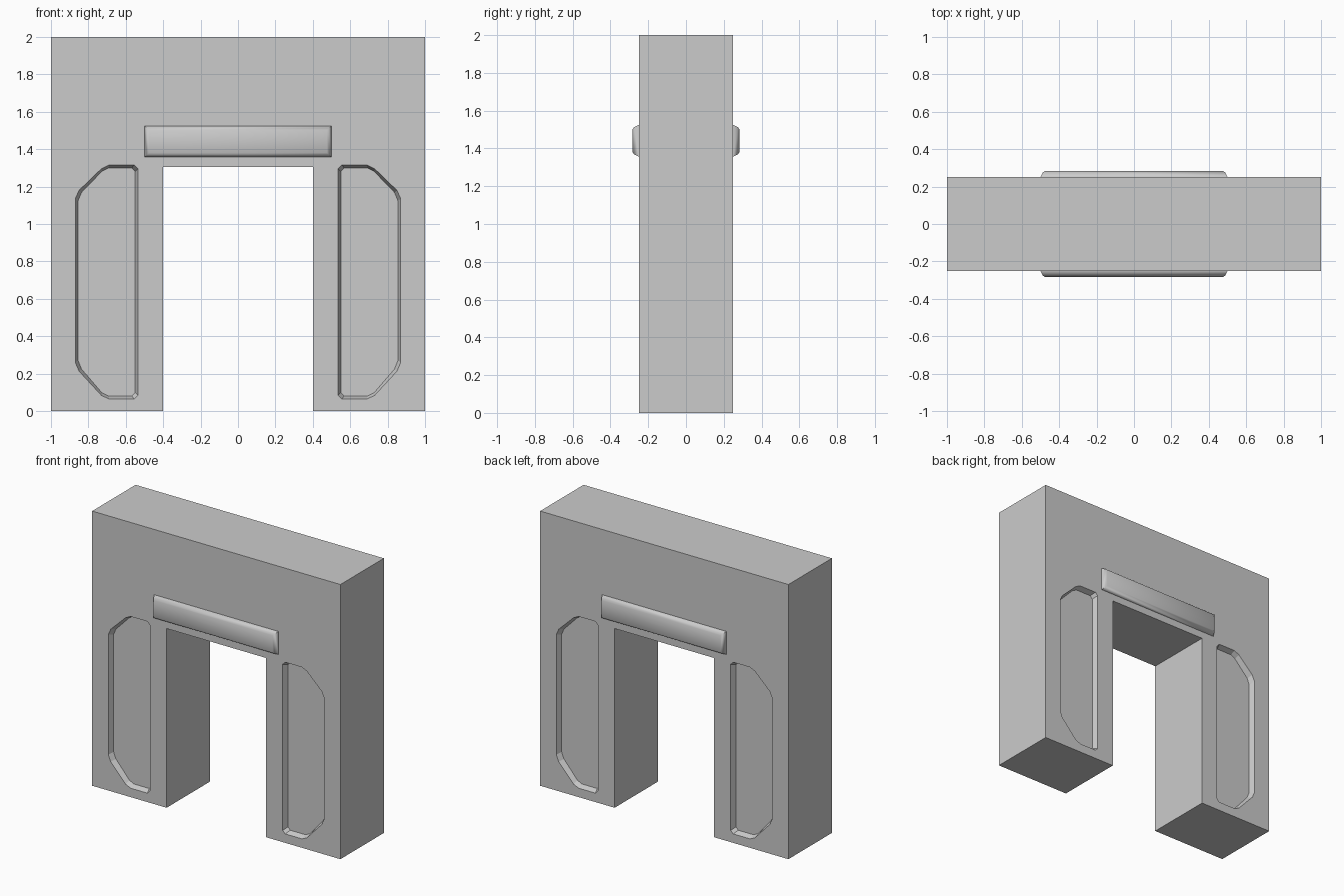
import bpy, bmesh
from math import radians

if "Cube" in bpy.data.objects:
    bpy.data.objects.remove(bpy.data.objects["Cube"])


def loft(name, rings):
    """Solid skinned through matching closed rings."""
    bm = bmesh.new()
    loops = [[bm.verts.new(p) for p in ring] for ring in rings]
    n = len(loops[0])
    for a, b in zip(loops, loops[1:]):
        for i in range(n):
            j = (i + 1) % n
            bm.faces.new((a[i], a[j], b[j], b[i]))
    bm.faces.new(loops[0])
    bm.faces.new(loops[-1])
    bmesh.ops.recalc_face_normals(bm, faces=bm.faces)
    mesh = bpy.data.meshes.new(name)
    bm.to_mesh(mesh)
    bm.free()
    obj = bpy.data.objects.new(name, mesh)
    bpy.context.collection.objects.link(obj)
    return obj


def ring(points, y, inset=0.0):
    """Place an (x, z) outline at depth y, shrunk by about inset."""
    xs, zs = zip(*points)
    cx, cz = (min(xs) + max(xs)) / 2, (min(zs) + max(zs)) / 2
    sx = 1 - 2 * inset / (max(xs) - min(xs))
    sz = 1 - 2 * inset / (max(zs) - min(zs))
    return [(cx + (x - cx) * sx, y, cz + (z - cz) * sz) for x, z in points]


# Gate body
gate = [(-1, 0), (-0.4, 0), (-0.4, 1.305), (0.4, 1.305),
        (0.4, 0), (1, 0), (1, 2), (-1, 2)]
body = loft("gate_body", [ring(gate, -0.25), ring(gate, 0.25)])

# Recessed pillar panels on both faces
panel = [(0.535, 0.085), (0.555, 0.065), (0.69, 0.065), (0.73, 0.083),
         (0.85, 0.213), (0.87, 0.26), (0.87, 1.135), (0.85, 1.18),
         (0.73, 1.296), (0.69, 1.315), (0.555, 1.315), (0.535, 1.295)]
for sx in (-1, 1):
    outline = [(sx * x, z) for x, z in panel]
    for sy in (-1, 1):
        cutter = loft("panel_cutter", [ring(outline, sy * 0.30),
                                       ring(outline, sy * 0.25),
                                       ring(outline, sy * 0.21, 0.015)])
        cutter.hide_render = True
        mod = body.modifiers.new("panel_recess", 'BOOLEAN')
        mod.operation = 'DIFFERENCE'
        mod.solver = 'EXACT'
        mod.object = cutter
        bpy.context.view_layer.objects.active = body
        bpy.ops.object.modifier_apply(modifier=mod.name)
        bpy.data.objects.remove(cutter)

# Raised lintel plates with softened rims
plate = [(-0.5, 1.357), (0.5, 1.357), (0.5, 1.525), (-0.5, 1.525)]
for sy, name in ((-1, "front_lintel_plate"), (1, "back_lintel_plate")):
    obj = loft(name, [ring(plate, sy * y, inset) for y, inset in
                      ((0.24, 0), (0.25, 0), (0.275, 0.012), (0.283, 0.024))])
    bpy.ops.object.select_all(action='DESELECT')
    obj.select_set(True)
    bpy.context.view_layer.objects.active = obj
    bpy.ops.object.shade_smooth_by_angle(angle=radians(50))
